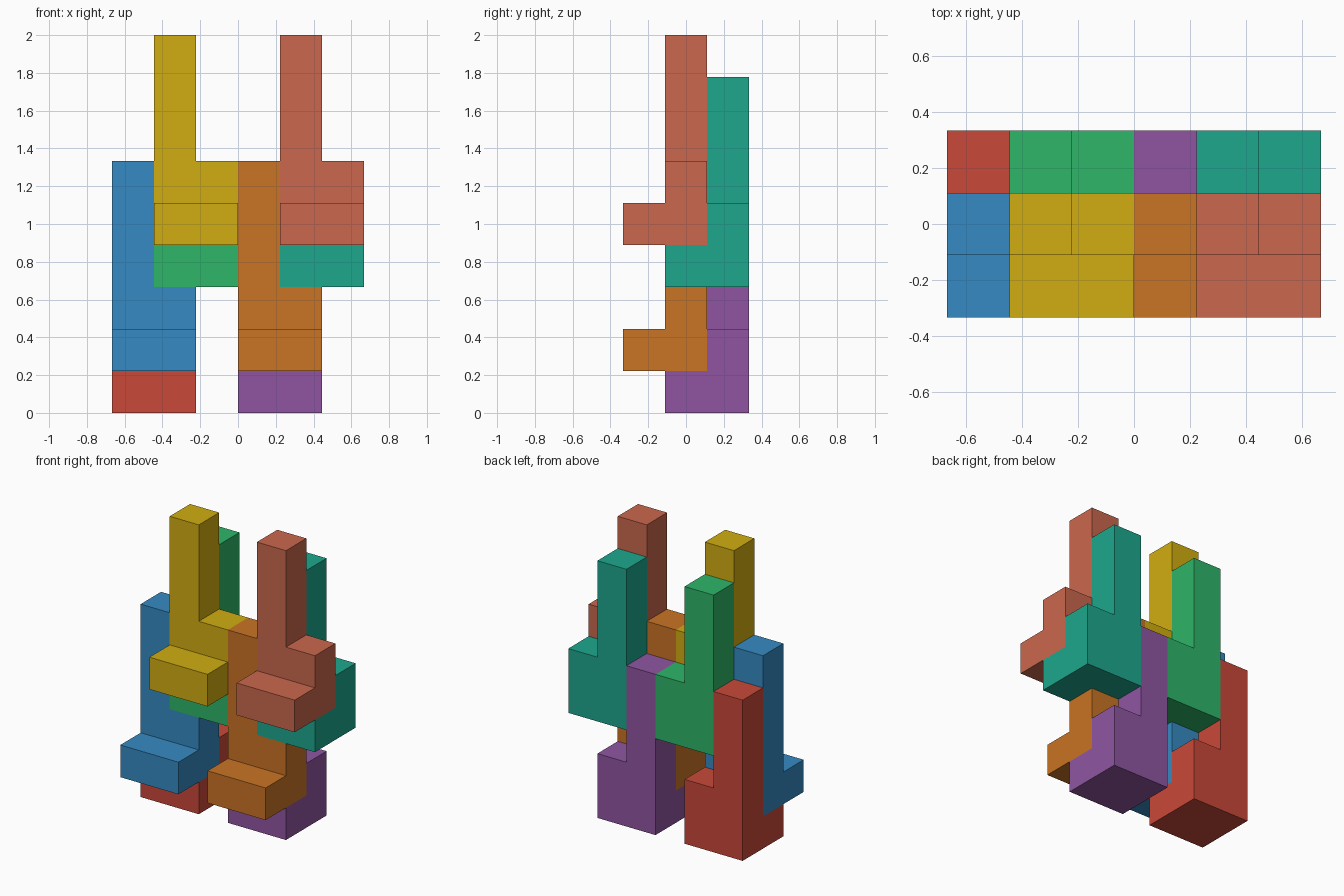
import bpy, bmesh
from mathutils import Vector

if "Cube" in bpy.data.objects:
    bpy.data.objects.remove(bpy.data.objects["Cube"])

U = 2 / 9  # one cube cell of the puzzle


def piece(name, cell, rgb):
    """Chair-like block: tall stem, short shoulder, and a ledge along the front."""
    bm = bmesh.new()
    ledge = [(0, 0), (2, 0), (2, 1), (0, 1)]
    body = [(0, 1), (2, 1), (2, 2), (1, 2), (1, 5), (0, 5)]
    verts = {p: bm.verts.new((p[0], 1, p[1])) for p in ledge + body}
    faces = [bm.faces.new([verts[p] for p in prof]) for prof in (ledge, body)]

    # thicken the L-shaped back by one cell
    ext = bmesh.ops.extrude_face_region(bm, geom=faces)["geom"]
    bmesh.ops.translate(bm, vec=(0, 1, 0),
                        verts=[g for g in ext if isinstance(g, bmesh.types.BMVert)])
    bmesh.ops.recalc_face_normals(bm, faces=bm.faces[:])

    # pull the bottom strip forward as the ledge
    front = [f for f in bm.faces
             if (f.calc_center_median() - Vector((1, 1, 0.5))).length < 1e-4]
    new = bmesh.ops.extrude_discrete_faces(bm, faces=front)["faces"]
    bmesh.ops.translate(bm, vec=(0, -1, 0), verts=new[0].verts[:])

    bmesh.ops.dissolve_limit(bm, angle_limit=0.01, verts=bm.verts[:], edges=bm.edges[:])
    bmesh.ops.recalc_face_normals(bm, faces=bm.faces[:])
    bmesh.ops.scale(bm, vec=(U, U, U), verts=bm.verts[:])

    mesh = bpy.data.meshes.new(name)
    bm.to_mesh(mesh)
    bm.free()
    mat = bpy.data.materials.new(name + "_paint")
    mat.diffuse_color = [(c / 255) ** 2.2 for c in rgb] + [1]
    mat.use_nodes = True
    mat.node_tree.nodes["Principled BSDF"].inputs["Base Color"].default_value = mat.diffuse_color
    mesh.materials.append(mat)
    obj = bpy.data.objects.new(name, mesh)
    obj.location = [U * (c - o) for c, o in zip(cell, (3, 1.5, 0))]
    bpy.context.collection.objects.link(obj)


# each front block has a matching one behind it, one cell back and one down
columns = [
    (0, 1, ("blue_block", (56, 137, 193)), ("red_block", (200, 74, 60))),
    (3, 1, ("orange_block", (200, 115, 41)), ("purple_block", (142, 86, 160))),
    (1, 4, ("yellow_block", (208, 172, 24)), ("green_block", (49, 180, 104))),
    (4, 4, ("salmon_block", (201, 103, 78)), ("teal_block", (35, 166, 140))),
]
for x, z, (front_name, front_rgb), (back_name, back_rgb) in columns:
    piece(front_name, (x, 0, z), front_rgb)
    piece(back_name, (x, 1, z - 1), back_rgb)
